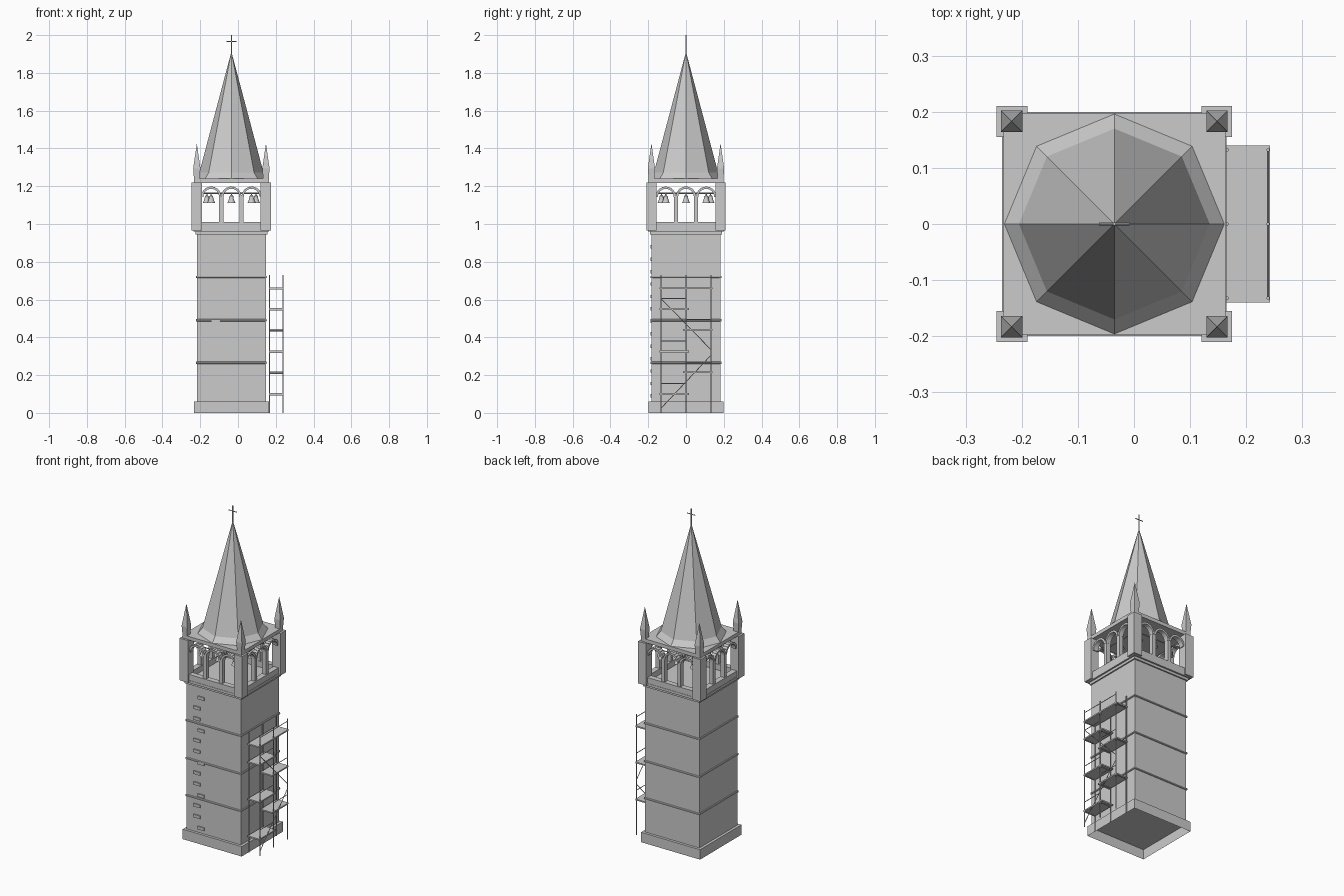
import bpy, bmesh
from math import pi, sin, cos
from mathutils import Matrix, Vector

if "Cube" in bpy.data.objects:
    bpy.data.objects.remove(bpy.data.objects["Cube"])

CX = -0.035                       # tower axis
AXIS = Matrix.Translation((CX, 0, 0))
SIDES = [AXIS @ Matrix.Rotation(i * pi / 2, 4, 'Z') for i in range(4)]
I = Matrix.Identity(4)


def box(bm, lo, hi, m=I):
    lo, hi = Vector(lo), Vector(hi)
    s = Matrix.Diagonal((*(hi - lo), 1))
    return bmesh.ops.create_cube(bm, size=1, matrix=m @ Matrix.Translation((lo + hi) / 2) @ s)['verts']


def rod(bm, a, b, r, m=I, n=8):
    a, b = Vector(a), Vector(b)
    d = b - a
    rot = d.to_track_quat('Z', 'Y').to_matrix().to_4x4()
    bmesh.ops.create_cone(bm, cap_ends=True, segments=n, radius1=r, radius2=r, depth=d.length,
                          matrix=m @ Matrix.Translation((a + b) / 2) @ rot)


def lathe(bm, profile, n, m=I, start=0.0):
    """Stack of n-sided rings from (radius, z); radius 0 makes a tip."""
    rings = []
    for r, z in profile:
        if r == 0:
            rings.append([bm.verts.new(m @ Vector((0, 0, z)))])
        else:
            rings.append([bm.verts.new(m @ Vector((r * cos(start + 2 * pi * i / n),
                                                   r * sin(start + 2 * pi * i / n), z))) for i in range(n)])
    if len(rings[0]) > 1:
        bm.faces.new(rings[0][::-1])
    for a, b in zip(rings, rings[1:]):
        for i in range(n):
            j = (i + 1) % n
            if len(a) == 1:
                bm.faces.new((a[0], b[j], b[i]))
            elif len(b) == 1:
                bm.faces.new((a[i], a[j], b[0]))
            else:
                bm.faces.new((a[i], a[j], b[j], b[i]))
    if len(rings[-1]) > 1:
        bm.faces.new(rings[-1])


def finish(bm, name, smooth=False):
    me = bpy.data.meshes.new(name)
    bm.to_mesh(me)
    bm.free()
    ob = bpy.data.objects.new(name, me)
    bpy.context.collection.objects.link(ob)
    if smooth:
        bpy.ops.object.select_all(action='DESELECT')
        ob.select_set(True)
        bpy.context.view_layer.objects.active = ob
        bpy.ops.object.shade_smooth_by_angle()


def slab(bm, h, z0, z1):
    return box(bm, (-h, -h, z0), (h, h, z1), AXIS)


# plinth, open underneath
bm = bmesh.new()
slab(bm, 0.198, 0, 0.06)
bm.normal_update()
bmesh.ops.delete(bm, geom=[f for f in bm.faces if f.normal.z < -0.5], context='FACES_ONLY')
finish(bm, "plinth")

# shaft
bm = bmesh.new()
slab(bm, 0.182, 0.058, 0.95)
finish(bm, "shaft")

# rounded string courses
bm = bmesh.new()
for z in (0.265, 0.49, 0.72):
    for m in SIDES:
        rod(bm, (-0.187, -0.182, z), (0.187, -0.182, z), 0.006, m)
finish(bm, "string_courses", True)

# stair window blocks on the front
bm = bmesh.new()
for i in range(13):
    x = -0.118 if i % 3 == 0 else -0.146
    z = 0.09 + i * 0.0658
    box(bm, (x - 0.022, -0.189, z - 0.009), (x + 0.022, -0.178, z + 0.009))
finish(bm, "stair_windows")

# cornice and belfry floor
bm = bmesh.new()
slab(bm, 0.19, 0.945, 0.96)
slab(bm, 0.2, 0.96, 0.975)
finish(bm, "cornice")

# belfry parapet
bm = bmesh.new()
for m in SIDES:
    box(bm, (-0.16, -0.198, 0.97), (0.16, -0.165, 1.01), m)
finish(bm, "parapet")

# corner piers
bm = bmesh.new()
for m in SIDES:
    box(bm, (0.155, -0.21, 0.965), (0.21, -0.155, 1.22), m)
finish(bm, "corner_piers")

# columns and arches, three openings per side
SPRING = 1.145
bm = bmesh.new()
for m in SIDES:
    for x in (-0.0535, 0.0535):
        box(bm, (x - 0.011, -0.193, 1.005), (x + 0.011, -0.167, SPRING), m)
finish(bm, "columns")

bm = bmesh.new()
N = 11
for m in SIDES:
    for x in (-0.107, 0, 0.107):
        for k in range(N):
            a = pi * (k + 0.5) / N
            local = Matrix.Translation((x, -0.18, SPRING)) @ Matrix.Rotation(-a, 4, 'Y')
            box(bm, (0.041, -0.015, -0.0068), (0.053, 0.015, 0.0068), m @ local)
finish(bm, "arch_stones")

# bells with yokes
bm = bmesh.new()
yokes = bmesh.new()
for m in SIDES:
    for x in (-0.107, 0, 0.107):
        at = m @ Matrix.Translation((x, -0.13, 0))
        lathe(bm, [(0.021, 1.112), (0.017, 1.12), (0.012, 1.135), (0.01, 1.147), (0.004, 1.153)], 12, at)
        rod(yokes, (0, 0, 1.15), (0, 0, 1.165), 0.003, at)
    rod(yokes, (-0.16, -0.13, 1.163), (0.16, -0.13, 1.163), 0.003, m)
finish(bm, "bells", True)
finish(yokes, "bell_yokes")

# roof slab
bm = bmesh.new()
slab(bm, 0.198, 1.218, 1.24)
finish(bm, "roof_slab")

# corner pinnacles
bm = bmesh.new()
q = 2 ** 0.5
for m in SIDES:
    lathe(bm, [(0.014 * q, 1.22), (0.019 * q, 1.295), (0, 1.427)], 4,
          m @ Matrix.Translation((0.183, -0.183, 0)), pi / 4)
finish(bm, "pinnacles")

# eight-sided spire with flared foot
bm = bmesh.new()
lathe(bm, [(0.196, 1.24), (0.17, 1.272), (0, 1.912)], 8, AXIS)
finish(bm, "spire")

# cross
bm = bmesh.new()
rod(bm, (0, 0, 1.89), (0, 0, 2.0), 0.003, AXIS)
rod(bm, (-0.027, 0, 1.967), (0.027, 0, 1.967), 0.0025, AXIS)
finish(bm, "cross")

# scaffold frame
XI, XO = 0.166, 0.239
LEVELS = [(0.10, -1), (0.215, 1), (0.325, -1), (0.44, 1), (0.55, -1), (0.66, 0)]
bm = bmesh.new()
for x in (XI, XO):
    for y in (-0.132, 0, 0.132):
        rod(bm, (x, y, 0), (x, y, 0.73), 0.003)
for z, side in LEVELS:
    y0, y1 = {-1: (-0.132, 0), 1: (0, 0.132), 0: (-0.132, 0.132)}[side]
    rod(bm, (XO, y0, z + 0.055), (XO, y1, z + 0.055), 0.002)
    for y in (y0, y1):
        rod(bm, (XI, y, z - 0.006), (XO, y, z - 0.006), 0.002)
rod(bm, (XO, -0.132, 0.605), (XO, 0.132, 0.335), 0.002)
rod(bm, (XO, 0.132, 0.305), (XO, -0.132, 0.025), 0.002)
finish(bm, "scaffold_poles")

# scaffold decks
bm = bmesh.new()
for z, side in LEVELS:
    y0, y1 = {-1: (-0.14, 0.017), 1: (-0.017, 0.14), 0: (-0.14, 0.14)}[side]
    box(bm, (0.163, y0, z - 0.004), (0.242, y1, z + 0.004))
finish(bm, "scaffold_decks")
